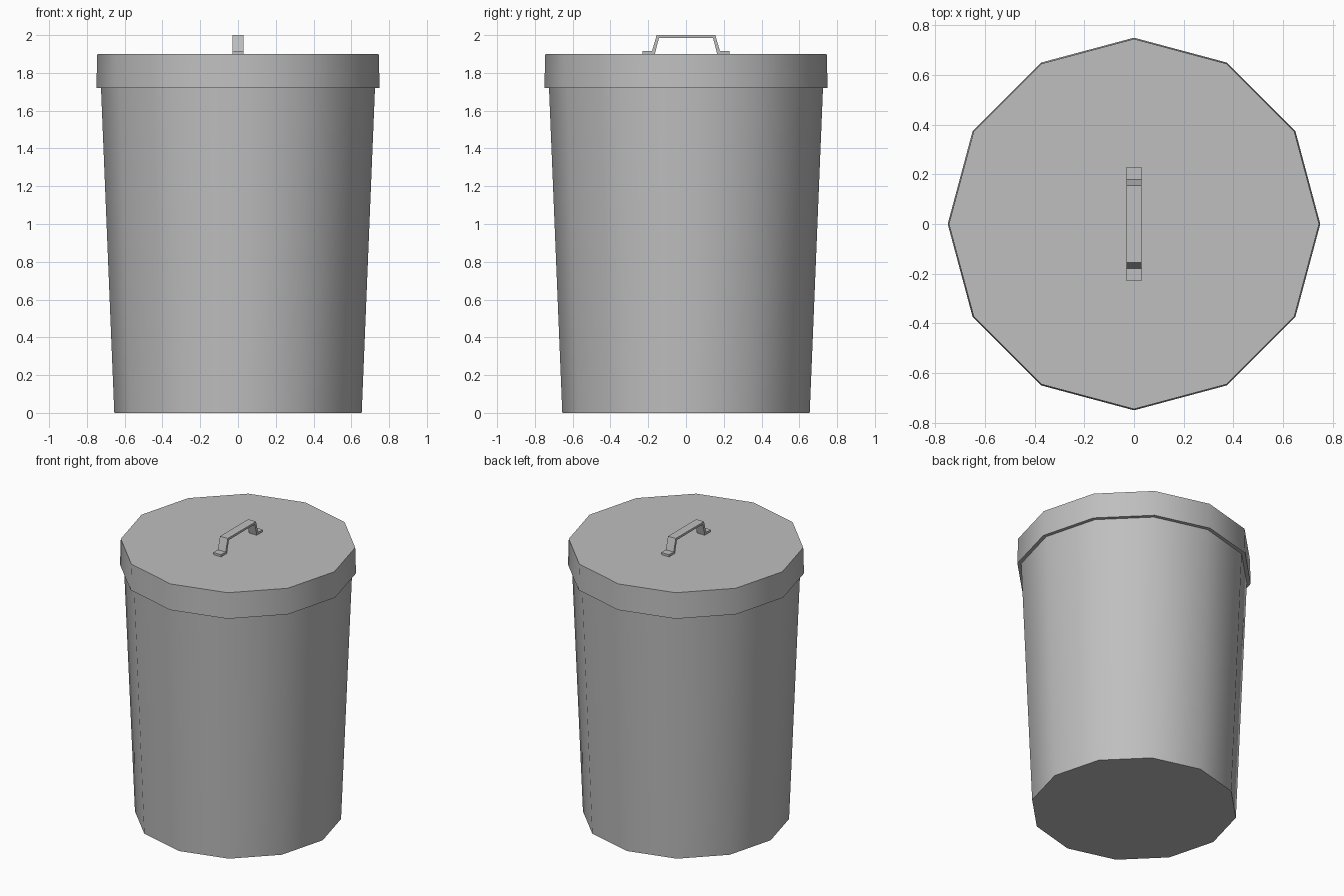
import bpy
import bmesh
from math import cos, sin, pi, radians

SIDES = 12

cube = bpy.data.objects.get("Cube")
if cube:
    bpy.data.objects.remove(cube, do_unlink=True)

metal = bpy.data.materials.new("grey_metal")
metal.use_nodes = True
grey = (0.52, 0.52, 0.52, 1)
metal.diffuse_color = grey
metal.node_tree.nodes["Principled BSDF"].inputs["Base Color"].default_value = grey


def add_object(name, bm, smooth=False):
    bmesh.ops.recalc_face_normals(bm, faces=bm.faces)
    mesh = bpy.data.meshes.new(name)
    bm.to_mesh(mesh)
    bm.free()
    mesh.materials.append(metal)
    obj = bpy.data.objects.new(name, mesh)
    bpy.context.collection.objects.link(obj)
    if smooth:
        bpy.ops.object.select_all(action="DESELECT")
        obj.select_set(True)
        bpy.context.view_layer.objects.active = obj
        bpy.ops.object.shade_smooth_by_angle(angle=radians(40))
    return obj


def lathe(name, profile):
    """Turn (radius, height) points into a capped, faceted drum."""
    bm = bmesh.new()
    rings = []
    for r, z in profile:
        angles = [2 * pi * i / SIDES for i in range(SIDES)]
        rings.append([bm.verts.new((r * cos(a), r * sin(a), z)) for a in angles])
    for low, high in zip(rings, rings[1:]):
        for i in range(SIDES):
            j = (i + 1) % SIDES
            bm.faces.new((low[i], low[j], high[j], high[i]))
    bm.faces.new(rings[0])
    bm.faces.new(rings[-1])
    return add_object(name, bm, smooth=True)


# Tapered bin, with its top tucked inside the lid
lathe("bin_body", [(0.655, 0), (0.731, 1.86)])

# Overhanging lid with a slight taper
lathe("lid", [(0.75, 1.72), (0.745, 1.9)])

# Bent strap handle: half outline mirrored across y, then extruded in x
outer = [(0.23, 1.9), (0.23, 1.915), (0.18, 1.915), (0.155, 2.0)]
inner = [(0.143, 1.985), (0.165, 1.9)]
bm = bmesh.new()


def strap_row(x):
    return [[bm.verts.new((x, s * y, z)) for y, z in outer + inner] for s in (1, -1)]


front, back = strap_row(-0.03), strap_row(0.03)
for side in (front, back):
    for a in side:
        bm.faces.new((a[0], a[1], a[2], a[5]))
        bm.faces.new((a[2], a[3], a[4], a[5]))
    p, n = side
    bm.faces.new((p[3], n[3], n[4], p[4]))
for f, b in zip(front, back):
    for i, j in ((0, 1), (1, 2), (2, 3), (4, 5), (5, 0)):
        bm.faces.new((f[i], f[j], b[j], b[i]))
for i in (3, 4):
    bm.faces.new((front[0][i], front[1][i], back[1][i], back[0][i]))
add_object("lid_handle", bm)
